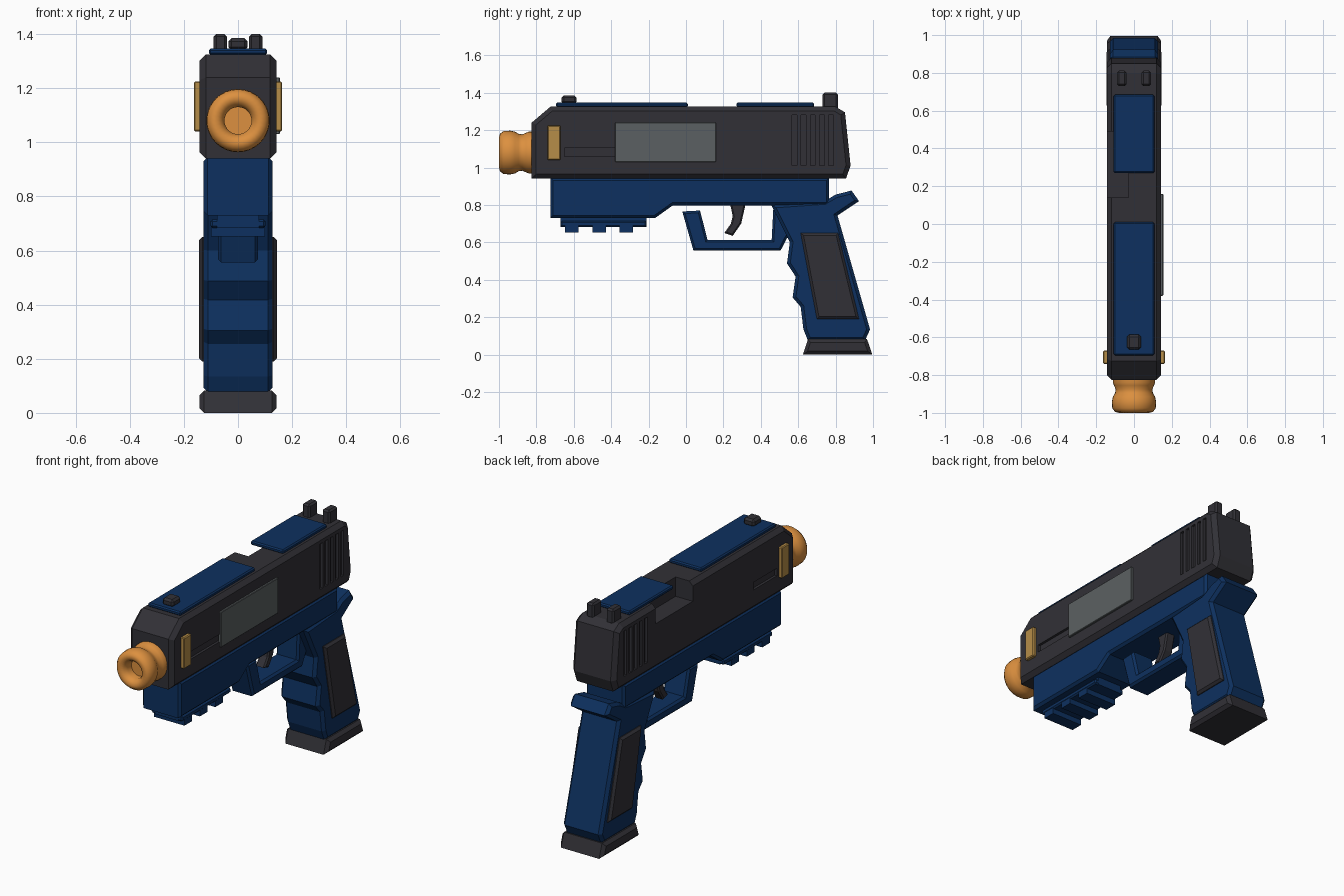
import bpy, bmesh, math

if "Cube" in bpy.data.objects:
    bpy.data.objects.remove(bpy.data.objects["Cube"])


def material(name, rgb):
    m = bpy.data.materials.new(name)
    m.diffuse_color = (*rgb, 1)
    m.use_nodes = True
    m.node_tree.nodes["Principled BSDF"].inputs["Base Color"].default_value = m.diffuse_color
    return m


BLUE = material("navy blue", (0.004, 0.030, 0.115))
DARK = material("charcoal", (0.031, 0.030, 0.037))
GREY = material("grey", (0.105, 0.118, 0.122))
TAN = material("brass tan", (0.47, 0.27, 0.065))
ORANGE = material("orange", (0.72, 0.28, 0.05))


def finish(bm, name, mat):
    bmesh.ops.recalc_face_normals(bm, faces=bm.faces)
    me = bpy.data.meshes.new(name)
    bm.to_mesh(me)
    bm.free()
    me.materials.append(mat)
    ob = bpy.data.objects.new(name, me)
    bpy.context.collection.objects.link(ob)
    return ob


def prism(name, pts, x0, x1, mat, bevel=0.0):
    """Side profile of (y, z) points extruded from x0 to x1, rims chamfered."""
    bm = bmesh.new()
    f = bm.faces.new([bm.verts.new((x0, y, z)) for y, z in pts])
    r = bmesh.ops.extrude_face_region(bm, geom=[f])
    for v in r["geom"]:
        if isinstance(v, bmesh.types.BMVert):
            v.co.x = x1
    bmesh.ops.recalc_face_normals(bm, faces=bm.faces)
    if bevel:
        rims = [e for e in bm.edges if abs(e.verts[0].co.x - e.verts[1].co.x) < 1e-5]
        bmesh.ops.bevel(bm, geom=rims, offset=bevel, segments=1, affect='EDGES',
                        profile=0.5, clamp_overlap=True)
    return finish(bm, name, mat)


def box(name, x, y, z, mat, bevel=0.0):
    bm = bmesh.new()
    bmesh.ops.create_cube(bm, size=1)
    for v in bm.verts:
        for i, (a, b) in enumerate((x, y, z)):
            v.co[i] = (a + b) / 2 + v.co[i] * (b - a)
    if bevel:
        bmesh.ops.bevel(bm, geom=bm.edges[:], offset=bevel, segments=1,
                        affect='EDGES', profile=0.5)
    return finish(bm, name, mat)


def cut(target, cutter):
    m = target.modifiers.new("cut", 'BOOLEAN')
    m.operation, m.solver, m.object = 'DIFFERENCE', 'EXACT', cutter
    bpy.context.view_layer.objects.active = target
    bpy.ops.object.modifier_apply(modifier=m.name)
    bpy.data.objects.remove(cutter)


# Upper slide with chamfered nose
slide = prism("slide", [(-0.825, 0.94), (-0.825, 1.24), (-0.725, 1.325), (0.80, 1.325),
                        (0.85, 1.295), (0.88, 1.01), (0.855, 0.94)],
              -0.143, 0.143, DARK, 0.024)

# Open port on the left of the top
cut(slide, box("port_cutter", (-0.3, -0.03), (0.14, 0.49), (1.21, 1.5), DARK))

# Grip grooves at the rear and a long slot near the nose, on both sides
for s in (-1, 1):
    xs = tuple(sorted((s * 0.128, s * 0.3)))
    for i in range(5):
        y = 0.58 + i * 0.049
        cut(slide, box("groove_cutter", xs, (y - 0.013, y + 0.013), (1.01, 1.28), DARK))
    cut(slide, box("slot_cutter", xs, (-0.65, -0.36 if s > 0 else -0.43),
                   (1.06, 1.105), DARK))

# Side plates
box("side_panel", (0.135, 0.155), (-0.38, 0.16), (1.03, 1.24), GREY, 0.003)
for s, side in ((-1, "left"), (1, "right")):
    xs = tuple(sorted((s * 0.135, s * 0.163)))
    box(side + "_nose_plate", xs, (-0.74, -0.67), (1.04, 1.225), TAN, 0.005)

# Top plates and sights
box("front_top_plate", (-0.108, 0.108), (-0.695, 0.01), (1.322, 1.347), BLUE, 0.007)
box("rear_top_plate", (-0.108, 0.108), (0.27, 0.685), (1.322, 1.347), BLUE, 0.007)
box("front_sight", (-0.036, 0.036), (-0.665, -0.585), (1.34, 1.385), DARK, 0.012)
for s, side in ((-1, "left"), (1, "right")):
    xs = tuple(sorted((s * 0.04, s * 0.09)))
    box(side + "_rear_sight", xs, (0.73, 0.812), (1.31, 1.40), DARK, 0.01)

# Flared muzzle tip, turned around the y axis
bm = bmesh.new()
prof = [(0, -0.93), (0.05, -0.93), (0.05, -0.965), (0.06, -0.987), (0.08, -1.0),
        (0.10, -0.995), (0.115, -0.975), (0.117, -0.94), (0.112, -0.915),
        (0.100, -0.895), (0.097, -0.875), (0.106, -0.855), (0.112, -0.84),
        (0.112, -0.81), (0, -0.81)]
vs = [bm.verts.new((r, y, 1.08)) for r, y in prof]
es = [bm.edges.new(p) for p in zip(vs, vs[1:])]
bmesh.ops.spin(bm, geom=vs + es, cent=(0, 0, 1.08), axis=(0, 1, 0),
               angle=2 * math.pi, steps=32)
bmesh.ops.remove_doubles(bm, verts=bm.verts, dist=1e-4)
tip = finish(bm, "muzzle_tip", ORANGE)
bpy.ops.object.select_all(action='DESELECT')
tip.select_set(True)
bpy.context.view_layer.objects.active = tip
bpy.ops.object.shade_smooth_by_angle(angle=math.radians(50))

# Lower frame
prism("frame", [(-0.725, 0.945), (-0.725, 0.73), (-0.165, 0.73), (-0.07, 0.798),
                (0.765, 0.798), (0.765, 0.945)], -0.127, 0.127, BLUE, 0.014)

# Accessory rail with three teeth
box("rail", (-0.078, 0.078), (-0.67, -0.21), (0.683, 0.74), BLUE)
box("rail_flange", (-0.102, 0.102), (-0.67, -0.21), (0.683, 0.715), BLUE, 0.008)
for i in range(3):
    y = -0.61 + i * 0.145
    box("rail_tooth_%d" % (i + 1), (-0.1, 0.1), (y - 0.036, y + 0.036),
        (0.652, 0.69), BLUE)

# Trigger guard and trigger
prism("trigger_guard", [(-0.02, 0.765), (0.04, 0.555), (0.505, 0.555), (0.56, 0.66),
                        (0.56, 0.80), (0.468, 0.80), (0.458, 0.613), (0.115, 0.613),
                        (0.075, 0.77)], -0.074, 0.074, BLUE, 0.012)
prism("trigger", [(0.235, 0.81), (0.25, 0.74), (0.24, 0.70), (0.205, 0.65), (0.25, 0.635),
                  (0.295, 0.70), (0.32, 0.81)], -0.03, 0.03, DARK, 0.008)

# Grip with finger notches and rear tang
prism("grip", [(0.455, 0.80), (0.74, 0.82), (0.80, 0.855), (0.885, 0.877), (0.925, 0.82),
               (0.81, 0.743), (0.984, 0.134), (0.957, 0.075), (0.652, 0.075),
               (0.628, 0.134), (0.613, 0.255), (0.570, 0.305), (0.586, 0.417),
               (0.540, 0.487), (0.555, 0.60)], -0.127, 0.127, BLUE, 0.017)

# Grip side panels with chamfered rims
for s, side in ((-1, "left"), (1, "right")):
    xs = sorted((s * 0.11, s * 0.145))
    prism(side + "_grip_panel", [(0.613, 0.65), (0.813, 0.65), (0.925, 0.19), (0.70, 0.19)],
          *xs, DARK, 0.013)

# Flared base
prism("grip_base", [(0.652, 0.082), (0.968, 0.082), (0.996, 0.0), (0.625, 0.0)],
      -0.143, 0.143, DARK, 0.018)
